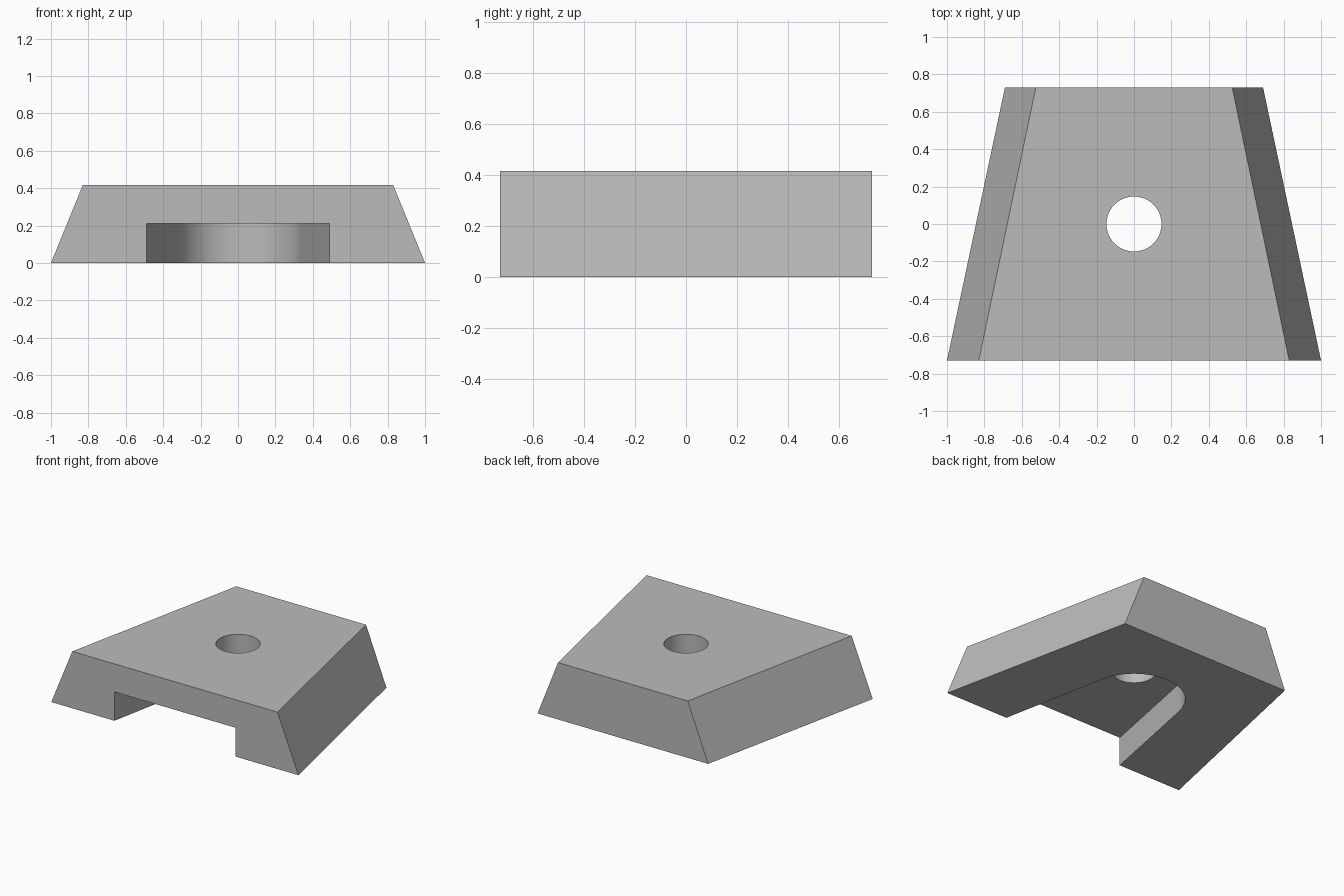
import bpy, bmesh, math

cube = bpy.data.objects.get("Cube")
if cube:
    bpy.data.objects.remove(cube, do_unlink=True)

HALF_DEPTH, HEIGHT, SLOT_TOP = 0.73, 0.416, 0.211
SLOT_R, HOLE_R = 0.3385, 0.147
TAPER = math.radians(11.17)      # slot wall angle

grey = bpy.data.materials.new("plain grey")
grey.use_nodes = True
grey.diffuse_color = (0.5, 0.5, 0.5, 1)
grey.node_tree.nodes["Principled BSDF"].inputs["Base Color"].default_value = (0.5, 0.5, 0.5, 1)


def loft(name, low, high, z0, z1):
    """Closed solid between two outlines with equal point counts."""
    bm = bmesh.new()
    a = [bm.verts.new((x, y, z0)) for x, y in low]
    b = [bm.verts.new((x, y, z1)) for x, y in high]
    bm.faces.new(a)
    bm.faces.new(b)
    n = len(a)
    for i in range(n):
        j = (i + 1) % n
        bm.faces.new((a[i], a[j], b[j], b[i]))
    bmesh.ops.recalc_face_normals(bm, faces=bm.faces[:])
    mesh = bpy.data.meshes.new(name)
    bm.to_mesh(mesh)
    bm.free()
    mesh.materials.append(grey)
    obj = bpy.data.objects.new(name, mesh)
    bpy.context.collection.objects.link(obj)
    return obj


def trapezoid(front, back):
    d = HALF_DEPTH
    return [(-front, -d), (front, -d), (back, d), (-back, d)]


def arc(radius, start, end, steps):
    angles = [start + (end - start) * i / steps for i in range(steps + 1)]
    return [(radius * math.cos(t), radius * math.sin(t)) for t in angles]


# Tapered wedge body
body = loft("wedge_body", trapezoid(1.0, 0.69), trapezoid(0.83, 0.525), 0, HEIGHT)

# Round-ended slot, open to the front and underside
mouth_y = -0.9
mouth_x = (SLOT_R - mouth_y * math.sin(TAPER)) / math.cos(TAPER)
outline = [(-mouth_x, mouth_y), (mouth_x, mouth_y)] + arc(SLOT_R, TAPER, math.pi - TAPER, 48)
slot = loft("slot_cutter", outline, outline, -0.1, SLOT_TOP)

# Vertical hole from the slot through the top
ring = arc(HOLE_R, 0, math.tau, 64)[:-1]
hole = loft("hole_cutter", ring, ring, 0.1, HEIGHT + 0.1)

bpy.ops.object.select_all(action='DESELECT')
body.select_set(True)
bpy.context.view_layer.objects.active = body
for cutter in (slot, hole):
    cutter.hide_render = True
    cut = body.modifiers.new(cutter.name, 'BOOLEAN')
    cut.operation, cut.solver, cut.object = 'DIFFERENCE', 'EXACT', cutter
    bpy.ops.object.modifier_apply(modifier=cut.name)
    bpy.data.objects.remove(cutter, do_unlink=True)

bpy.ops.object.shade_smooth_by_angle(angle=math.radians(20))
